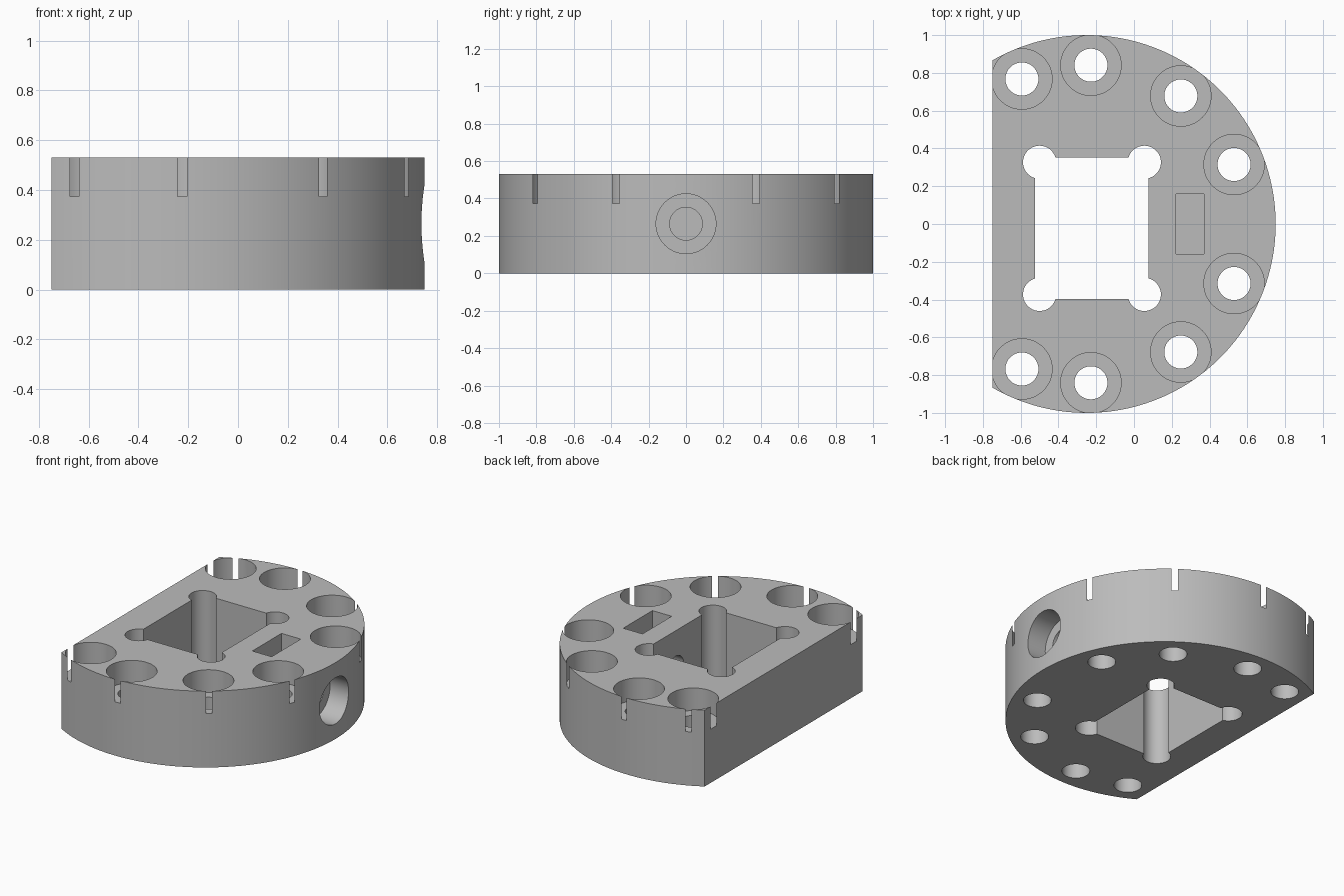
import bpy, bmesh
from math import radians, cos, sin, pi
from mathutils import Matrix, Vector

default = bpy.data.objects.get("Cube")
if default:
    bpy.data.objects.remove(default, do_unlink=True)

HEIGHT = 0.53
MID_X = -0.25          # centre of the rounded rim
BORE_R, HOLE_R = 0.16, 0.0875
STEP_Z = 0.373         # floor of the counterbores

grey = bpy.data.materials.new("plain_grey")
grey.use_nodes = True
colour = (0.5, 0.5, 0.5, 1)
grey.diffuse_color = colour
grey.node_tree.nodes["Principled BSDF"].inputs["Base Color"].default_value = colour


def add_object(name, bm):
    bmesh.ops.recalc_face_normals(bm, faces=bm.faces)
    mesh = bpy.data.meshes.new(name)
    bm.to_mesh(mesh)
    bm.free()
    mesh.materials.append(grey)
    obj = bpy.data.objects.new(name, mesh)
    bpy.context.collection.objects.link(obj)
    return obj


def cut(cutter):
    """Subtract the cutter from the body, then discard it."""
    cutter.hide_render = True
    mod = body.modifiers.new(cutter.name, "BOOLEAN")
    mod.operation, mod.solver, mod.object = "DIFFERENCE", "EXACT", cutter
    bpy.context.view_layer.objects.active = body
    bpy.ops.object.modifier_apply(modifier=mod.name)
    bpy.data.objects.remove(cutter, do_unlink=True)


def cut_round(name, start, end, radius):
    start, end = Vector(start), Vector(end)
    axis = end - start
    place = Matrix.Translation((start + end) / 2) @ axis.to_track_quat("Z", "Y").to_matrix().to_4x4()
    bm = bmesh.new()
    bmesh.ops.create_cone(bm, cap_ends=True, segments=64, radius1=radius,
                          radius2=radius, depth=axis.length, matrix=place)
    cut(add_object(name, bm))


def cut_box(name, low, high):
    low, high = Vector(low), Vector(high)
    bm = bmesh.new()
    bmesh.ops.create_cube(bm, size=1, matrix=Matrix.Translation((low + high) / 2)
                          @ Matrix.Diagonal((*(high - low), 1)))
    cut(add_object(name, bm))


# Disc with one side cut flat
bm = bmesh.new()
steps = 120
arc = [radians(-120 + 240 * i / steps) for i in range(steps + 1)]
base = bm.faces.new([bm.verts.new((MID_X + cos(a), sin(a), 0)) for a in arc])
top = bmesh.ops.extrude_face_region(bm, geom=[base])
bmesh.ops.translate(bm, vec=(0, 0, HEIGHT),
                    verts=[v for v in top["geom"] if isinstance(v, bmesh.types.BMVert)])
body = add_object("clamp_body", bm)
bpy.context.view_layer.objects.active = body
body.select_set(True)

# Central window with relieved corners
cut_box("window", (-0.525, -0.398, -0.1), (0.078, 0.352, HEIGHT + 0.1))
for x in (-0.5, 0.055):
    for y in (-0.373, 0.327):
        cut_round("corner_relief", (x, y, -0.1), (x, y, HEIGHT + 0.1), HOLE_R)

# Bolt holes whose counterbores just break through the rim
for angle in (22, 53.7, 88.5, 114.1):
    for side in (-1, 1):
        a = radians(angle)
        x, y = MID_X + 0.841 * cos(a), side * 0.841 * sin(a)
        cut_round("bolt_hole", (x, y, -0.1), (x, y, HEIGHT + 0.1), HOLE_R)
        cut_round("counterbore", (x, y, STEP_Z), (x, y, HEIGHT + 0.1), BORE_R)

# Clamping screw bore from the rim to the window, with its nut slot
mid_z = HEIGHT / 2
cut_round("screw_bore", (-0.1, 0, mid_z), (0.9, 0, mid_z), HOLE_R)
cut_round("screw_counterbore", (0.595, 0, mid_z), (0.9, 0, mid_z), BORE_R)
cut_box("nut_slot", (0.222, -0.16, 0.105), (0.37, 0.16, HEIGHT + 0.1))

bpy.ops.object.shade_smooth_by_angle(angle=radians(30))
